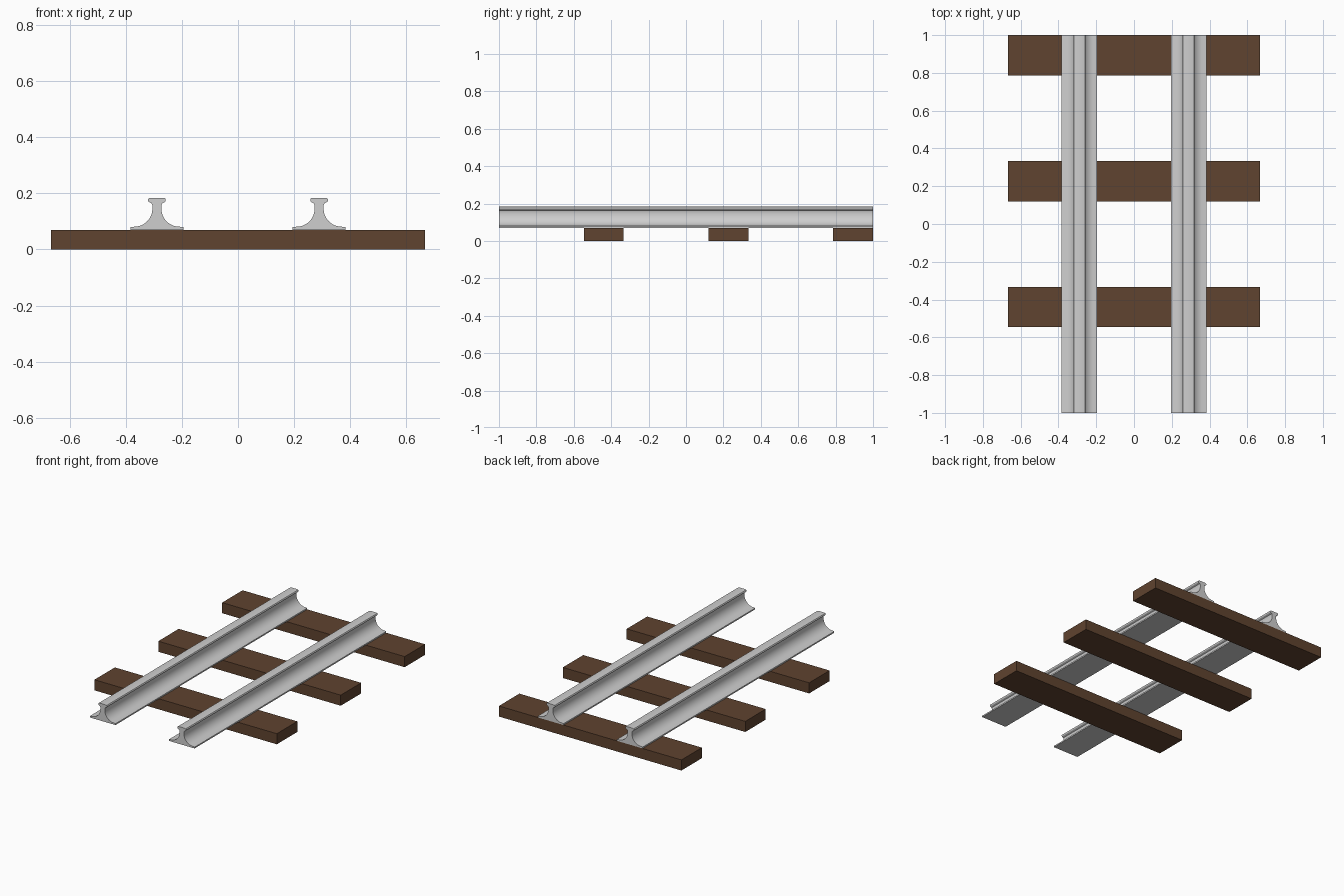
import bpy, bmesh, math

if "Cube" in bpy.data.objects:
    bpy.data.objects.remove(bpy.data.objects["Cube"])


def material(name, rgb):
    m = bpy.data.materials.new(name)
    m.diffuse_color = (*rgb, 1)
    m.use_nodes = True
    m.node_tree.nodes["Principled BSDF"].inputs["Base Color"].default_value = m.diffuse_color
    return m


steel = material("light_steel", (0.62, 0.62, 0.62))
wood = material("brown_wood", (0.115, 0.056, 0.029))

TIE_H = 0.07


def make_tie(name, y0, y1):
    bpy.ops.mesh.primitive_cube_add(size=1, location=(0, (y0 + y1) / 2, TIE_H / 2))
    o = bpy.context.object
    o.name = name
    o.scale = (1.333, y1 - y0, TIE_H)
    bpy.ops.object.transform_apply(location=False, rotation=False, scale=True)
    o.data.materials.append(wood)


# Half profile of the rail (offset from its centre line, z): foot, flare, web, head
half = [(0.094, 0.07), (0.094, 0.079)]
cx, cz, r = 0.080, 0.145, 0.064
for i in range(11):
    a = math.radians(270 - 9 * i)
    half.append((cx + r * math.cos(a), cz + r * math.sin(a)))
half += [(0.016, 0.157), (0.019, 0.164), (0.029, 0.169), (0.0315, 0.173),
         (0.0315, 0.178), (0.029, 0.182), (0.023, 0.184)]
profile = half + [(-x, z) for x, z in reversed(half)]


def make_rail(name, x):
    bm = bmesh.new()
    face = bm.faces.new([bm.verts.new((px, -1, pz)) for px, pz in profile])
    ext = bmesh.ops.extrude_face_region(bm, geom=[face], use_keep_orig=True)
    moved = [v for v in ext["geom"] if isinstance(v, bmesh.types.BMVert)]
    bmesh.ops.translate(bm, verts=moved, vec=(0, 2, 0))
    bmesh.ops.recalc_face_normals(bm, faces=bm.faces)
    me = bpy.data.meshes.new(name)
    bm.to_mesh(me)
    bm.free()
    me.materials.append(steel)
    o = bpy.data.objects.new(name, me)
    o.location.x = x
    bpy.context.collection.objects.link(o)
    bpy.ops.object.select_all(action='DESELECT')
    o.select_set(True)
    bpy.context.view_layer.objects.active = o
    bpy.ops.object.shade_smooth_by_angle(angle=math.radians(30))


# Three wooden ties, spaced evenly from the back end
for i in range(3):
    back = 1 - i * 0.6667
    make_tie(f"tie_{i + 1}", back - 0.213, back)

# Two steel rails
make_rail("left_rail", -0.289)
make_rail("right_rail", 0.289)
